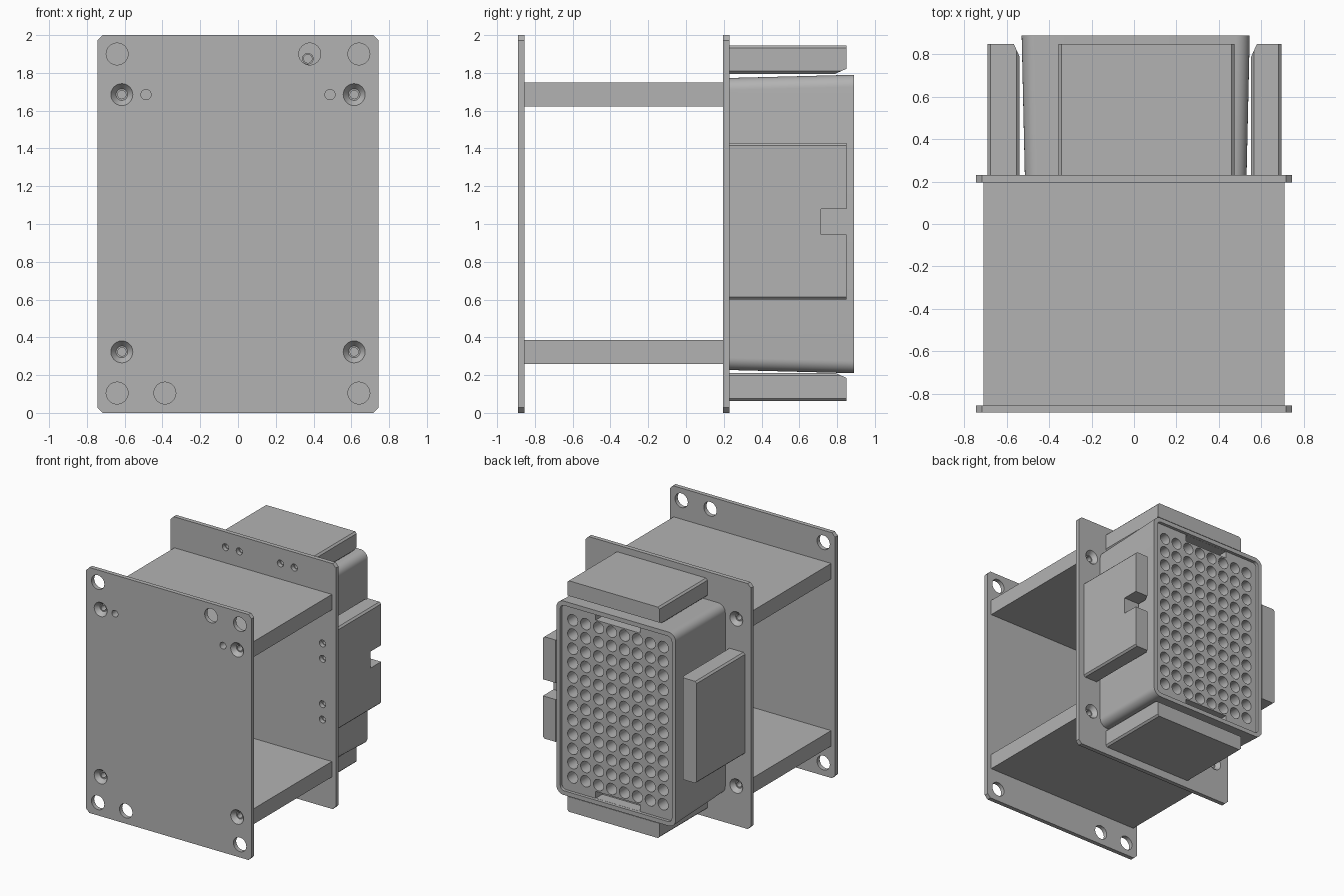
import bpy, bmesh, math
from mathutils import Matrix, Vector

cube = bpy.data.objects.get("Cube")
if cube:
    bpy.data.objects.remove(cube, do_unlink=True)

grey = bpy.data.materials.new("plain_grey")
grey.use_nodes = True
grey.diffuse_color = (0.45, 0.45, 0.45, 1)
grey.node_tree.nodes["Principled BSDF"].inputs["Base Color"].default_value = (0.45, 0.45, 0.45, 1)


def finish(name, bm):
    bmesh.ops.recalc_face_normals(bm, faces=bm.faces)
    mesh = bpy.data.meshes.new(name)
    bm.to_mesh(mesh)
    bm.free()
    obj = bpy.data.objects.new(name, mesh)
    mesh.materials.append(grey)
    bpy.context.collection.objects.link(obj)
    return obj


def rounded_rect(cx, cz, hx, hz, r, steps):
    """Outline in x and z; one step gives a chamfer."""
    pts = []
    for k, (sx, sz) in enumerate([(1, 1), (-1, 1), (-1, -1), (1, -1)]):
        for i in range(steps + 1):
            a = math.pi / 2 * (k + i / steps)
            pts.append((cx + sx * (hx - r) + r * math.cos(a),
                        cz + sz * (hz - r) + r * math.sin(a)))
    return pts


def loft(name, front, back, y0, y1):
    """Solid between two matching outlines at depths y0 and y1."""
    bm = bmesh.new()
    a = [bm.verts.new((x, y0, z)) for x, z in front]
    b = [bm.verts.new((x, y1, z)) for x, z in back]
    bm.faces.new(a)
    bm.faces.new(b[::-1])
    n = len(a)
    for i in range(n):
        j = (i + 1) % n
        bm.faces.new((a[i], b[i], b[j], a[j]))
    return finish(name, bm)


def block(name, x0, x1, y0, y1, z0, z1):
    outline = [(x0, z0), (x1, z0), (x1, z1), (x0, z1)]
    return loft(name, outline, outline, y0, y1)


def drill(spots, y0, y1, r0, r1=None, sides=24):
    """Cutter of round bores along y at a list of (x, z) spots."""
    bm = bmesh.new()
    turn = Matrix.Rotation(-math.pi / 2, 4, 'X')
    for x, z in spots:
        bmesh.ops.create_cone(bm, cap_ends=True, segments=sides, radius1=r0,
                              radius2=r0 if r1 is None else r1, depth=y1 - y0,
                              matrix=Matrix.Translation((x, (y0 + y1) / 2, z)) @ turn)
    return finish("cutter", bm)


def cut(obj, *cutters):
    for c in cutters:
        mod = obj.modifiers.new("cut", 'BOOLEAN')
        mod.operation = 'DIFFERENCE'
        mod.solver = 'EXACT'
        mod.object = c
        bpy.context.view_layer.update()
        deps = bpy.context.evaluated_depsgraph_get()
        mesh = bpy.data.meshes.new_from_object(obj.evaluated_get(deps))
        obj.modifiers.clear()
        obj.data = mesh
        bpy.data.objects.remove(c, do_unlink=True)


def smooth(obj):
    bpy.ops.object.select_all(action='DESELECT')
    obj.select_set(True)
    bpy.context.view_layer.objects.active = obj
    bpy.ops.object.shade_smooth_by_angle(angle=math.radians(32))


# Shared hole positions
SHELF_Z = (0.323, 1.685)
screws = [(s * 0.615, z) for s in (-1, 1) for z in SHELF_Z]
pins = [(s * 0.487, SHELF_Z[1]) for s in (-1, 1)]
corners = [(s * 0.64, z) for s in (-1, 1) for z in (0.105, 1.9)]
offsets = (-0.31, -0.185, 0.185, 0.31)
CLIP_X, CLIP_Z = 0.06, 1.015
clip_holes = {
    "top": [(CLIP_X + d, 1.875) for d in offsets],
    "bottom": [(CLIP_X + d, 0.135) for d in offsets],
    "left": [(0.625, CLIP_Z + d) for d in offsets],
    "right": [(-0.615, CLIP_Z + d) for d in offsets],
}

# Front and rear plates with chamfered corners
outline = rounded_rect(0, 1, 0.745, 1, 0.028, 1)
front_plate = loft("front_plate", outline, outline, -0.89, -0.855)
cut(front_plate,
    drill(corners + [(0.38, 1.9), (-0.387, 0.105)], -1, -0.8, 0.058),
    drill(pins, -1, -0.8, 0.027),
    drill(screws, -0.891, -0.854, 0.059, 0.03))
rear_plate = loft("rear_plate", outline, outline, 0.195, 0.23)
cut(rear_plate,
    drill(sum(clip_holes.values(), []), 0.1, 0.3, 0.028),
    drill(screws, 0.194, 0.231, 0.03, 0.059))

# Shelves joining the plates, with tapped screw holes at both ends
for name, z in zip(("lower_shelf", "upper_shelf"), SHELF_Z):
    shelf = block(name, -0.71, 0.71, -0.855, 0.195, z - 0.063, z + 0.063)
    ends = [p for p in screws if p[1] == z]
    cut(shelf, drill(ends, -0.9, -0.7, 0.022), drill(ends, 0.05, 0.25, 0.022))
    if z == SHELF_Z[1]:
        cut(shelf, drill(pins, -0.9, -0.75, 0.027))
    smooth(shelf)

# Tapered housing with a rimmed back, slots and a grid of wells
CX = 0.008
housing = loft("well_housing",
               rounded_rect(CX, 1, 0.523, 0.773, 0.065, 8),
               rounded_rect(CX, 1, 0.538, 0.79, 0.065, 8), 0.23, 0.89)
pocket = rounded_rect(CX, 1, 0.503, 0.755, 0.035, 5)
wells = [(CX + (i - 3.5) * 0.1165, 1 + (j - 5.5) * 0.1165)
         for i in range(8) for j in range(12)]
cut(housing,
    loft("cutter", pocket, pocket, 0.865, 0.95),
    block("cutter", CX - 0.2, CX + 0.2, 0.78, 0.95, 1.698, 1.754),
    block("cutter", CX - 0.2, CX + 0.2, 0.78, 0.95, 0.246, 0.302),
    drill(wells, 0.45, 0.95, 0.046))


# Guide clips around the housing, with a lead-in slope on the inner side
def clip(side, x0, x1, z0, z1, inward):
    c = 0.014
    cx, cz, hx, hz = (x0 + x1) / 2, (z0 + z1) / 2, (x1 - x0) / 2, (z1 - z0) / 2
    shape = rounded_rect(cx, cz, hx, hz, c, 1)
    obj = loft(side + "_clip", shape, shape, 0.23, 0.85)
    bm = bmesh.new()
    bm.from_mesh(obj.data)
    n = Vector((inward[0], 0.45, inward[1])).normalized()
    edge = Vector((cx + inward[0] * hx, 0.79, cz + inward[1] * hz))
    res = bmesh.ops.bisect_plane(bm, geom=bm.verts[:] + bm.edges[:] + bm.faces[:],
                                 plane_co=edge, plane_no=n, clear_outer=True)
    rim = [e for e in res["geom_cut"] if isinstance(e, bmesh.types.BMEdge)]
    bmesh.ops.holes_fill(bm, edges=rim)
    bmesh.ops.recalc_face_normals(bm, faces=bm.faces)
    bm.to_mesh(obj.data)
    bm.free()
    cut(obj, drill(clip_holes[side], 0.1, 0.38, 0.022))
    return obj


clips = [
    clip("top", CLIP_X - 0.415, CLIP_X + 0.415, 1.795, 1.945, (0, -1)),
    clip("bottom", CLIP_X - 0.415, CLIP_X + 0.415, 0.063, 0.212, (0, 1)),
    clip("left", 0.553, 0.695, CLIP_Z - 0.415, CLIP_Z + 0.415, (-1, 0)),
    clip("right", -0.692, -0.54, CLIP_Z - 0.415, CLIP_Z + 0.415, (1, 0)),
]
# Notch in the left clip
cut(clips[2], block("cutter", 0.5, 0.8, 0.715, 0.95, 0.945, 1.08))

for obj in [front_plate, rear_plate, housing] + clips:
    smooth(obj)
